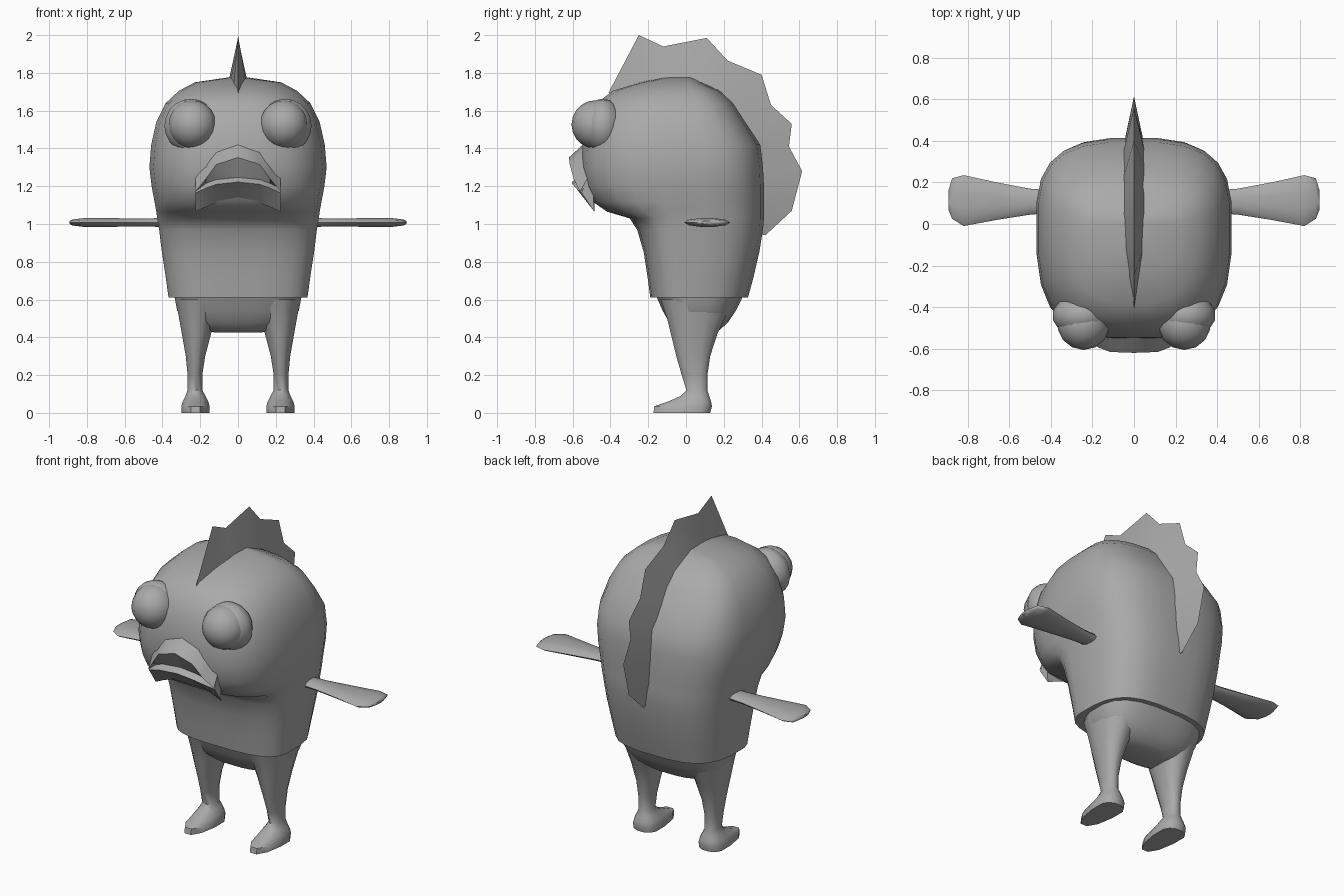
import bpy, bmesh, math
from mathutils import Vector

if "Cube" in bpy.data.objects:
    bpy.data.objects.remove(bpy.data.objects["Cube"])

grey = bpy.data.materials.new("soft grey")
grey.diffuse_color = (0.4, 0.4, 0.4, 1)
grey.use_nodes = True
grey.node_tree.nodes["Principled BSDF"].inputs["Base Color"].default_value = grey.diffuse_color


def finish(bm, name, angle=50):
    bmesh.ops.recalc_face_normals(bm, faces=bm.faces)
    me = bpy.data.meshes.new(name)
    bm.to_mesh(me)
    bm.free()
    me.materials.append(grey)
    ob = bpy.data.objects.new(name, me)
    bpy.context.collection.objects.link(ob)
    bpy.ops.object.select_all(action='DESELECT')
    ob.select_set(True)
    bpy.context.view_layer.objects.active = ob
    bpy.ops.object.shade_smooth_by_angle(angle=math.radians(angle))
    return ob


def skin(name, rings, angle=50):
    """Bridge equal-length closed rings and cap both ends."""
    bm = bmesh.new()
    vs = [[bm.verts.new(p) for p in r] for r in rings]
    n = len(vs[0])
    for a, b in zip(vs, vs[1:]):
        for i in range(n):
            j = (i + 1) % n
            bm.faces.new((a[i], a[j], b[j], b[i]))
    bm.faces.new(vs[0])
    bm.faces.new(vs[-1])
    return finish(bm, name, angle)


def section(z, w, front, back, e=2.0, n=20, cx=0.0, cy=0.0):
    """Rounded-box ring with separate front and back depth."""
    pts = []
    for i in range(n):
        t = 2 * math.pi * (i + 0.5) / n
        c, s = math.cos(t), math.sin(t)
        x = math.copysign(abs(c) ** (2 / e), c) * w
        d = abs(s) ** (2 / e)
        pts.append((cx + x, cy + (d * (back - cy) if s > 0 else d * (front - cy)), z))
    return pts


# Body and head: z, half width, front y, back y, squareness
body = [(0.61, .37, -.19, .33, 3), (0.72, .385, -.205, .36, 3),
        (0.85, .405, -.225, .39, 3), (0.97, .42, -.26, .41, 3),
        (1.03, .43, -.30, .415, 3), (1.065, .435, -.42, .415, 3),
        (1.12, .445, -.50, .415, 3), (1.20, .46, -.54, .415, 3),
        (1.30, .472, -.555, .41, 3), (1.42, .462, -.55, .395, 3),
        (1.54, .435, -.525, .315, 2.9), (1.64, .385, -.475, .25, 2.8),
        (1.705, .315, -.39, .18, 2.6), (1.75, .23, -.24, .08, 2.4),
        (1.775, .06, -.12, .03, 2)]
skin("body", [section(*r[:4], r[4], 24) for r in body])

# Hips under the hem
hips = [(.63, .342, -.165, .31), (.54, .325, -.125, .265), (.48, .28, -.09, .225),
        (.44, .20, -.05, .18), (.425, .12, -.02, .14)]
skin("hips", [section(*h, 2.8, 20, 0, .07) for h in hips])

# Legs and feet: z, centre x, half width, front y, back y
leg = [(.60, .20, .135, -.14, .25), (.50, .215, .10, -.105, .21),
       (.42, .22, .08, -.085, .17), (.30, .225, .053, -.055, .13),
       (.20, .228, .04, -.025, .115), (.12, .228, .04, 0, .115),
       (.09, .225, .055, -.03, .125), (.06, .225, .07, -.10, .135),
       (.035, .225, .077, -.175, .14), (0, .225, .077, -.18, .13)]
for side, sx in (("left", 1), ("right", -1)):
    skin(side + "_leg", [section(z, w, f, b, 2.2, 12, sx * cx, .06)
                         for z, cx, w, f, b in leg])

# Paddle arms: x, low y, high y, half thickness
arm = [(.36, .055, .16, .026), (.50, .045, .17, .022), (.66, .02, .20, .024),
       (.82, -.01, .235, .024), (.875, .025, .22, .017), (.893, .07, .16, .008)]
for side, sx in (("left", 1), ("right", -1)):
    rings = []
    for x, lo, hi, t in arm:
        rings.append([(sx * x, (lo + hi) / 2 + math.cos(a) * (hi - lo) / 2,
                       1.008 + math.sin(a) * t)
                      for a in [2 * math.pi * k / 10 for k in range(10)]])
    skin(side + "_arm", rings, 60)

# Jagged crest: tip (y, z), base (y, z), base half thickness
crest = [((-.41, 1.695), (-.36, 1.66), .005), ((-.25, 2.0), (-.25, 1.72), .025),
         ((-.12, 1.94), (-.12, 1.74), .045), ((.11, 1.985), (.04, 1.73), .055),
         ((.22, 1.865), (.15, 1.68), .055), ((.40, 1.79), (.21, 1.63), .055),
         ((.45, 1.63), (.27, 1.55), .055), ((.56, 1.53), (.33, 1.46), .055),
         ((.545, 1.41), (.37, 1.38), .05), ((.615, 1.28), (.38, 1.25), .05),
         ((.56, 1.07), (.385, 1.10), .04), ((.42, .94), (.38, .95), .01)]
skin("crest", [[(0, *tip), (t, *base), (-t, *base)] for tip, base, t in crest], 60)

# Eyes with low sockets behind them
for side, sx in (("left", 1), ("right", -1)):
    for part, r, loc, flat in (("eye", .128, (.242, -.478, 1.527), 1),
                               ("eye_socket", .143, (.25, -.44, 1.52), .75)):
        bm = bmesh.new()
        bmesh.ops.create_uvsphere(bm, u_segments=14, v_segments=10, radius=r)
        for v in bm.verts:
            v.co = Vector((v.co.x, v.co.y * flat, v.co.z)) + Vector((loc[0] * sx, loc[1], loc[2]))
        finish(bm, side + "_" + part)

# Mouth: per column x, upper lip z, lower lip z, forwardness
cols = [(0, 1.352, 1.222, 1), (.115, 1.315, 1.21, .95), (.17, 1.24, 1.19, .7),
        (.225, 1.172, 1.165, .3)]
cols = [(-x, a, b, k) for x, a, b, k in cols[:0:-1]] + cols
bm = bmesh.new()
grid = []
for x, up, low, k in cols:
    row = [(-.50, up + .11), (-.535 - .085 * k, up), (-.53 - .04 * k, low + .025),
           (-.53 - .075 * k, low), (-.485, low - .10)]
    grid.append([bm.verts.new((x, y, z)) for y, z in row])
for a, b in zip(grid, grid[1:]):
    for i in range(4):
        bm.faces.new((a[i], b[i], b[i + 1], a[i + 1]))
# Close the sides and back so the lips form a solid
bm.faces.new(grid[0])
bm.faces.new(grid[-1])
bm.faces.new([g[0] for g in grid] + [g[4] for g in grid[::-1]])
finish(bm, "mouth", 40)
